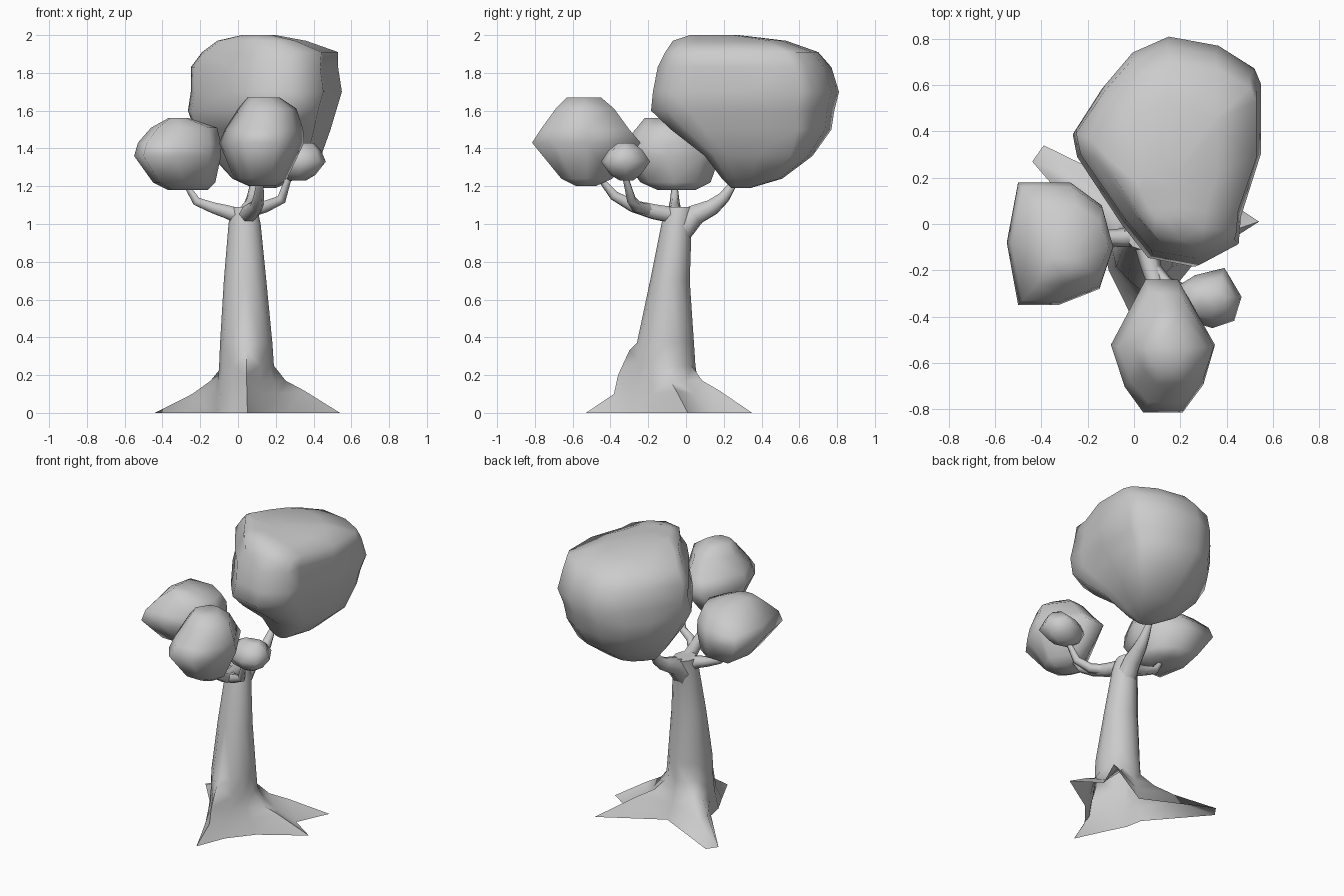
import bpy, bmesh, math
from mathutils import Vector

if "Cube" in bpy.data.objects:
    bpy.data.objects.remove(bpy.data.objects["Cube"])


def finish(obj, angle):
    bpy.ops.object.select_all(action='DESELECT')
    bpy.context.view_layer.objects.active = obj
    obj.select_set(True)
    bpy.ops.object.shade_smooth_by_angle(angle=math.radians(angle))


def loft(name, rings, cap_start=True, angle=65):
    """Skin equal-length rings of points and cap the ends."""
    bm = bmesh.new()
    loops = [[bm.verts.new(p) for p in r] for r in rings]
    n = len(loops[0])
    for a, b in zip(loops, loops[1:]):
        for i in range(n):
            j = (i + 1) % n
            bm.faces.new((a[i], a[j], b[j], b[i]))
    bm.faces.new(loops[-1])
    if cap_start:
        bm.faces.new(loops[0])
    bmesh.ops.recalc_face_normals(bm, faces=bm.faces)
    bmesh.ops.triangulate(bm, faces=bm.faces)
    me = bpy.data.meshes.new(name)
    bm.to_mesh(me)
    bm.free()
    obj = bpy.data.objects.new(name, me)
    bpy.context.collection.objects.link(obj)
    finish(obj, angle)


def blob(name, outline, levels):
    """Fit the plan outline into (z, x0, x1, y0, y1) at every level."""
    xs, ys = zip(*outline)
    ax, ay = min(xs), min(ys)
    w, d = max(xs) - ax, max(ys) - ay
    loft(name, [[(x0 + (x - ax) / w * (x1 - x0), y0 + (y - ay) / d * (y1 - y0), z)
                 for x, y in outline] for z, x0, x1, y0, y1 in levels], angle=75)


def branch(name, pts):
    """Tapered tube through (x, y, z, radius) points."""
    cu = bpy.data.curves.new(name, 'CURVE')
    cu.dimensions = '3D'
    cu.bevel_depth = 1.0
    cu.bevel_resolution = 1
    cu.use_fill_caps = True
    sp = cu.splines.new('POLY')
    sp.points.add(len(pts) - 1)
    for p, (x, y, z, r) in zip(sp.points, pts):
        p.co = (x, y, z, 1)
        p.radius = r
    obj = bpy.data.objects.new(name, cu)
    bpy.context.collection.objects.link(obj)
    bpy.ops.object.select_all(action='DESELECT')
    bpy.context.view_layer.objects.active = obj
    obj.select_set(True)
    bpy.ops.object.convert(target='MESH')
    finish(bpy.context.view_layer.objects.active, 75)


# Trunk with flared roots
def oval(z, x0, x1, y0, y1, n=12):
    cx, cy, rx, ry = (x0 + x1) / 2, (y0 + y1) / 2, (x1 - x0) / 2, (y1 - y0) / 2
    return [Vector((cx + rx * math.cos(i * math.tau / n),
                    cy + ry * math.sin(i * math.tau / n), z)) for i in range(n)]


feet = [Vector((x, y, 0)) for x, y in
        [(.54, .01), (.36, .13), (.46, .35), (.06, .12), (-.39, .34), (-.44, .27),
         (-.13, -.09), (-.11, -.20), (-.04, -.34), (.05, -.53), (.13, -.33), (.26, -.17)]]
waist = oval(.25, -.10, .19, -.26, .05)


def flare(t, z):
    ring = [w.lerp(f, t) for w, f in zip(waist, feet)]
    for p in ring:
        p.z = z
    return ring


flare_low, flare_high = flare(.45, .10), flare(.18, .17)
flare_low[0].z = flare_low[2].z = .12
waist[9] = Vector((.045, -.30, .33))      # tall ridge of the front root
flare_high[9] = Vector((.045, -.36, .20))
loft("trunk", [feet, flare_low, flare_high, waist,
               oval(.37, -.095, .182, -.26, .042),
               oval(.70, -.075, .15, -.19, .02),
               oval(1.0, -.05, .12, -.13, .03),
               oval(1.09, -.04, .10, -.11, .05)], cap_start=False)

# Branches
branch("left_branch", [(.04, -.05, 1.03, .05), (-.06, -.06, 1.065, .04), (-.13, -.06, 1.085, .033),
                       (-.22, -.06, 1.12, .026), (-.29, -.06, 1.23, .012)])
branch("front_branch", [(.035, -.03, 1.04, .05), (.07, -.17, 1.065, .045), (.10, -.28, 1.095, .036),
                        (.11, -.38, 1.15, .028), (.12, -.48, 1.27, .012)])
branch("fork_branch", [(.07, -.18, 1.07, .035), (.14, -.26, 1.09, .032),
                       (.23, -.29, 1.13, .026), (.28, -.33, 1.28, .014)])
branch("back_branch", [(.04, -.03, .96, .07), (.05, .05, 1.05, .062), (.07, .14, 1.09, .048),
                       (.08, .20, 1.14, .035), (.09, .29, 1.27, .012)])

# Foliage clumps
blob("large_foliage",
     [(.14, .81), (.36, .77), (.52, .67), (.55, .60), (.55, .30), (.46, .02), (.45, -.10),
      (.28, -.19), (.07, -.15), (-.05, 0), (-.25, .30), (-.27, .40), (-.14, .60), (-.02, .74)],
     [(1.19, .08, .20, .24, .34), (1.24, -.03, .31, .19, .51), (1.36, -.14, .44, .10, .67),
      (1.5, -.23, .49, -.08, .77), (1.6, -.265, .52, -.185, .785), (1.7, -.25, .55, -.175, .81),
      (1.83, -.25, .53, -.15, .77), (1.91, -.19, .53, -.11, .70),
      (1.97, -.11, .36, -.07, .53), (2.0, .02, .20, .02, .28)])
blob("left_foliage",
     [(-.50, .18), (-.27, .18), (-.13, .08), (-.08, -.10), (-.14, -.28), (-.32, -.35),
      (-.50, -.35), (-.55, -.08)],
     [(1.18, -.37, -.16, -.15, .05), (1.22, -.45, -.12, -.24, .13), (1.36, -.55, -.09, -.35, .18),
      (1.43, -.53, -.09, -.33, .16), (1.51, -.46, -.11, -.26, .08), (1.56, -.37, -.26, -.22, -.08)])
blob("front_foliage",
     [(.04, -.81), (.21, -.81), (.30, -.69), (.35, -.52), (.19, -.24), (.05, -.24),
      (-.10, -.52), (-.04, -.70)],
     [(1.20, .06, .20, -.58, -.48), (1.24, -.02, .26, -.66, -.39), (1.43, -.10, .35, -.815, -.24),
      (1.5, -.07, .345, -.77, -.30), (1.61, .0, .31, -.69, -.38), (1.67, .05, .22, -.63, -.45)])
blob("small_foliage",
     [(.20, -.27), (.28, -.22), (.40, -.19), (.47, -.31), (.44, -.41), (.35, -.44), (.22, -.40)],
     [(1.23, .27, .36, -.35, -.28), (1.26, .21, .41, -.40, -.24), (1.33, .18, .465, -.45, -.19),
      (1.39, .20, .44, -.41, -.23), (1.43, .27, .40, -.36, -.28)])
